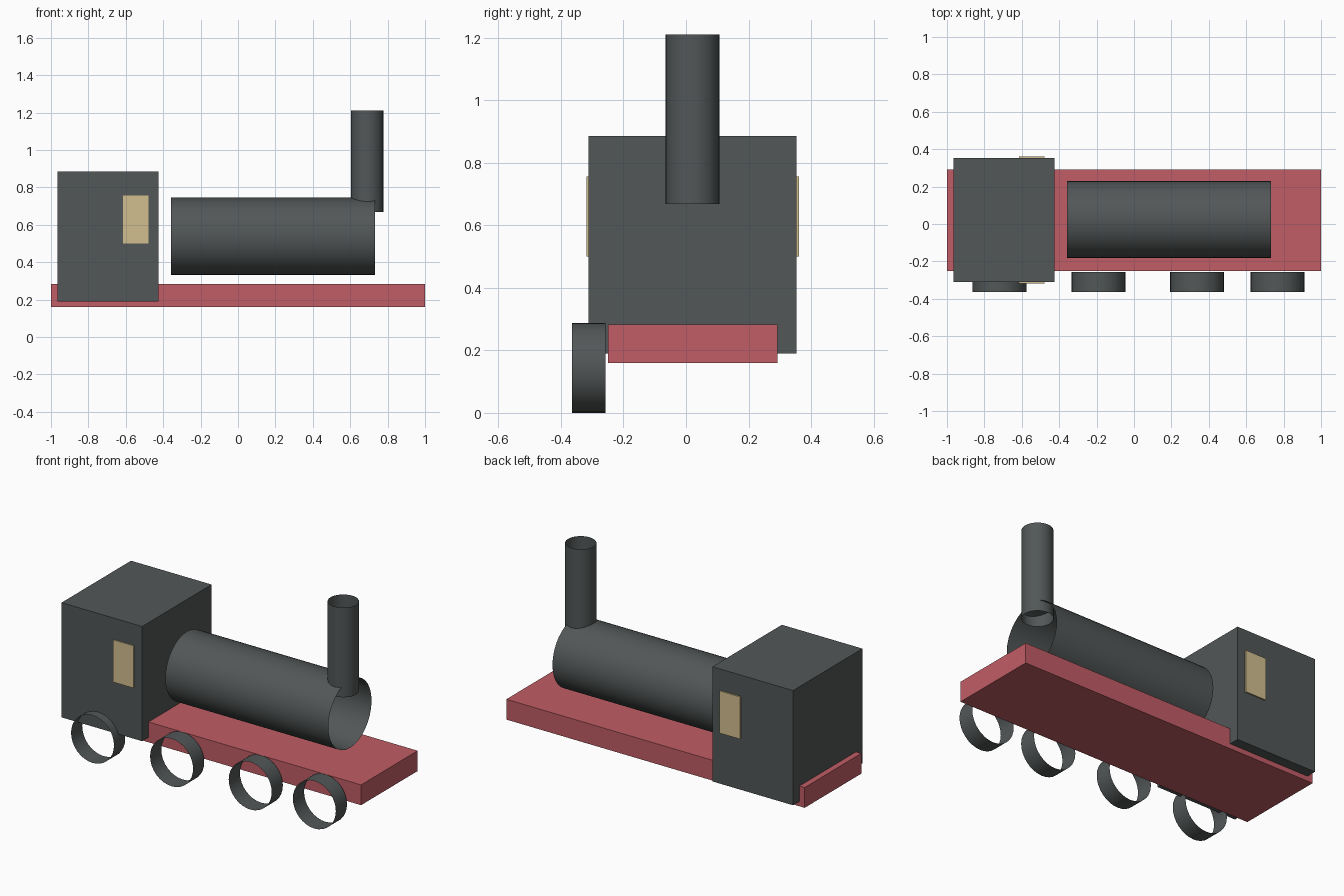
import bpy
from math import pi, radians

if "Cube" in bpy.data.objects:
    bpy.data.objects.remove(bpy.data.objects["Cube"])


def material(name, colour):
    m = bpy.data.materials.new(name)
    m.diffuse_color = (*colour, 1)
    m.use_nodes = True
    m.node_tree.nodes["Principled BSDF"].inputs["Base Color"].default_value = m.diffuse_color
    return m


RED = material("red_paint", (0.53, 0.11, 0.13))
TAN = material("window_tan", (0.65, 0.52, 0.28))
DARK = material("dark_iron", (0.085, 0.095, 0.095))
MID_Y = 0.021


def box(name, low, high, mat):
    centre = [(a + b) / 2 for a, b in zip(low, high)]
    bpy.ops.mesh.primitive_cube_add(size=1, location=centre)
    ob = bpy.context.object
    ob.name = name
    ob.scale = [b - a for a, b in zip(low, high)]
    bpy.ops.object.transform_apply(location=False, rotation=False, scale=True)
    ob.data.materials.append(mat)


def tube(name, radius, length, centre, rotation=(0, 0, 0)):
    # Open-ended smooth shell
    bpy.ops.mesh.primitive_cylinder_add(vertices=32, radius=radius, depth=length,
                                        end_fill_type='NOTHING',
                                        location=centre, rotation=rotation)
    ob = bpy.context.object
    ob.name = name
    bpy.ops.object.shade_smooth_by_angle(angle=radians(30))
    ob.data.materials.append(DARK)


# Chassis and cab
box("chassis", (-1, -0.25, 0.16), (1, 0.292, 0.283), RED)
box("cab", (-0.965, -0.311, 0.19), (-0.425, 0.354, 0.885), DARK)

# Window block passes through the cab and shows on both sides
box("cab_windows", (-0.615, -0.318, 0.5), (-0.478, 0.362, 0.756), TAN)

# Boiler and chimney
tube("boiler", 0.207, 1.093, (0.187, MID_Y + 0.003, 0.538), (0, pi / 2, 0))
tube("chimney", 0.086, 0.543, (0.691, MID_Y, 0.939))

# Wheels, on the front side only
for i, x in enumerate((-0.72, -0.19, 0.337, 0.767)):
    tube(f"wheel_{i + 1}", 0.144, 0.107, (x, -0.311, 0.144), (pi / 2, 0, 0))
